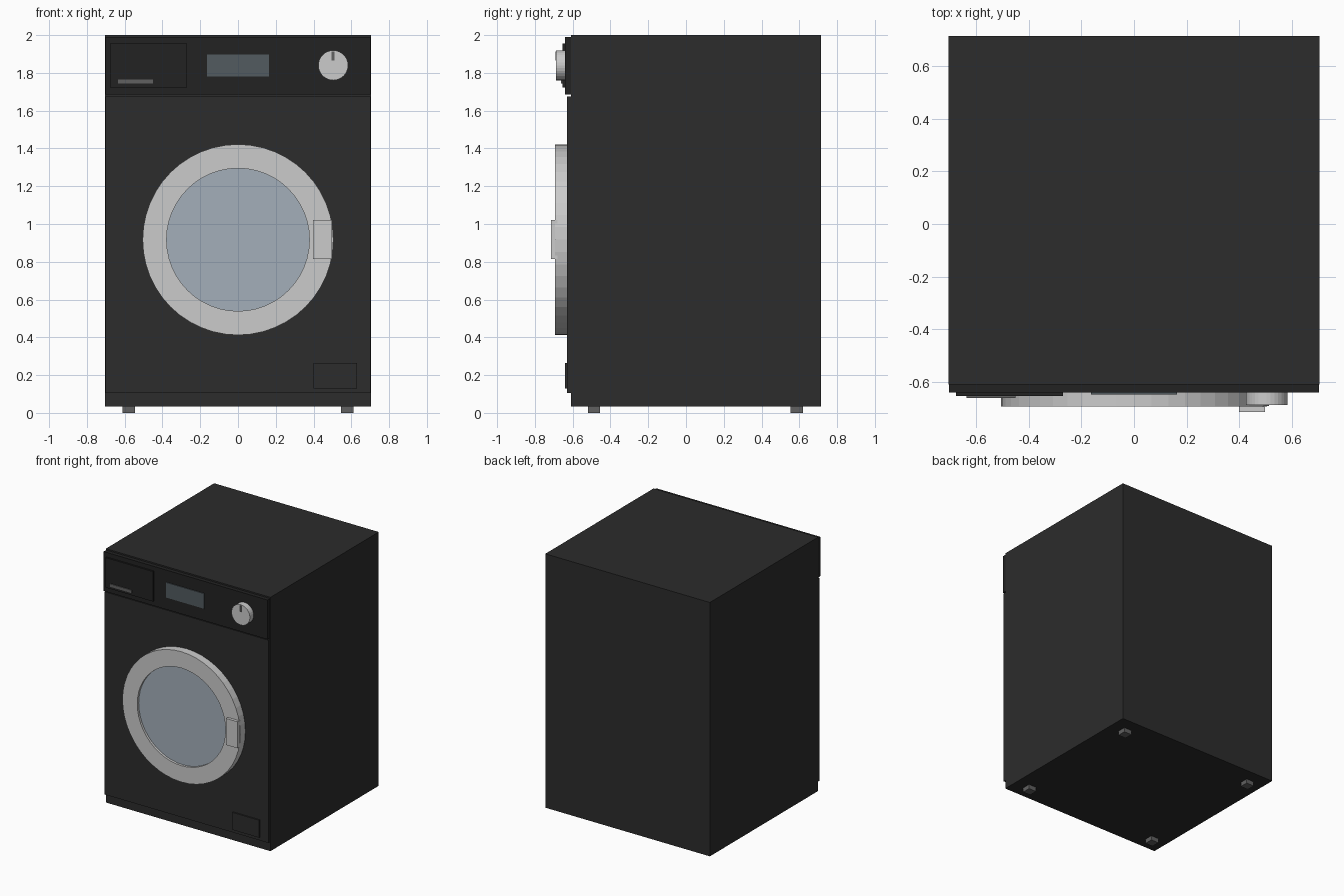
import bpy, bmesh, math
from mathutils import Matrix

if "Cube" in bpy.data.objects:
    bpy.data.objects.remove(bpy.data.objects["Cube"])


def material(name, r, g, b):
    m = bpy.data.materials.new(name)
    m.diffuse_color = (r, g, b, 1)
    m.use_nodes = True
    m.node_tree.nodes["Principled BSDF"].inputs["Base Color"].default_value = m.diffuse_color
    return m


black = material("black_enamel", 0.025, 0.025, 0.025)
panel_black = material("panel_black", 0.016, 0.016, 0.016)
display_grey = material("display_grey", 0.084, 0.104, 0.117)
glass_blue = material("glass_blue", 0.37, 0.43, 0.49)
dark_grey = material("dark_grey", 0.12, 0.12, 0.12)


def finish(name, bm, mat=None):
    bmesh.ops.recalc_face_normals(bm, faces=bm.faces)
    me = bpy.data.meshes.new(name)
    bm.to_mesh(me)
    bm.free()
    ob = bpy.data.objects.new(name, me)
    bpy.context.collection.objects.link(ob)
    if mat:
        me.materials.append(mat)
    return ob


def box(name, x, y, z, mat=None):
    """Box from (min, max) ranges on each axis."""
    bm = bmesh.new()
    size = [r[1] - r[0] for r in (x, y, z)]
    mid = [(r[0] + r[1]) / 2 for r in (x, y, z)]
    bmesh.ops.create_cube(bm, size=1, matrix=Matrix.Translation(mid) @ Matrix.Diagonal((*size, 1)))
    return finish(name, bm, mat)


def disc(name, x, z, r, y, sides, mat=None):
    """Cylinder whose axis runs along y."""
    bm = bmesh.new()
    place = Matrix.Translation((x, (y[0] + y[1]) / 2, z)) @ Matrix.Rotation(math.pi / 2, 4, 'X')
    bmesh.ops.create_cone(bm, cap_ends=True, segments=sides, radius1=r, radius2=r,
                          depth=y[1] - y[0], matrix=place)
    return finish(name, bm, mat)


def ring(name, x, z, r_in, r_out, y, sides, mat=None):
    """Rectangular profile turned around the y axis."""
    bm = bmesh.new()
    loops = []
    for i in range(sides):
        a = 2 * math.pi * i / sides
        loops.append([bm.verts.new((x + r * math.cos(a), yy, z + r * math.sin(a)))
                      for r, yy in ((r_in, y[0]), (r_out, y[0]), (r_out, y[1]), (r_in, y[1]))])
    for i in range(sides):
        a, b = loops[i], loops[(i + 1) % sides]
        for k in range(4):
            bm.faces.new((a[k], a[(k + 1) % 4], b[(k + 1) % 4], b[k]))
    return finish(name, bm, mat)


# Cabinet and front panels
box("cabinet", (-0.705, 0.705), (-0.61, 0.715), (0.034, 2.0), black)
box("front_panel", (-0.702, 0.702), (-0.631, -0.605), (0.105, 1.675), black)
box("control_panel", (-0.702, 0.702), (-0.641, -0.605), (1.685, 1.99), panel_black)

# Detergent drawer and its grip
box("detergent_drawer", (-0.677, -0.27), (-0.654, -0.635), (1.723, 1.955), panel_black)
box("drawer_grip", (-0.636, -0.45), (-0.661, -0.65), (1.743, 1.765), dark_grey)

# Display and programme knob
box("display", (-0.163, 0.163), (-0.647, -0.635), (1.78, 1.897), display_grey)
disc("programme_knob", 0.504, 1.84, 0.079, (-0.687, -0.635), 32)
box("knob_pointer", (0.496, 0.512), (-0.692, -0.68), (1.865, 1.912), dark_grey)

# Door
ring("door_ring", 0, 0.917, 0.378, 0.505, (-0.693, -0.625), 48)
disc("door_glass", 0, 0.917, 0.379, (-0.675, -0.625), 48, glass_blue)
box("door_handle", (0.398, 0.497), (-0.715, -0.68), (0.815, 1.02))

# Filter hatch
box("filter_hatch", (0.40, 0.63), (-0.641, -0.625), (0.13, 0.265), black)

# Feet
for sx, side in ((-1, "left"), (1, "right")):
    for y, end in ((-0.487, "front"), (0.587, "back")):
        x = sx * 0.578
        box(f"{end}_{side}_foot", (x - 0.033, x + 0.033), (y - 0.033, y + 0.033), (0, 0.036), dark_grey)
